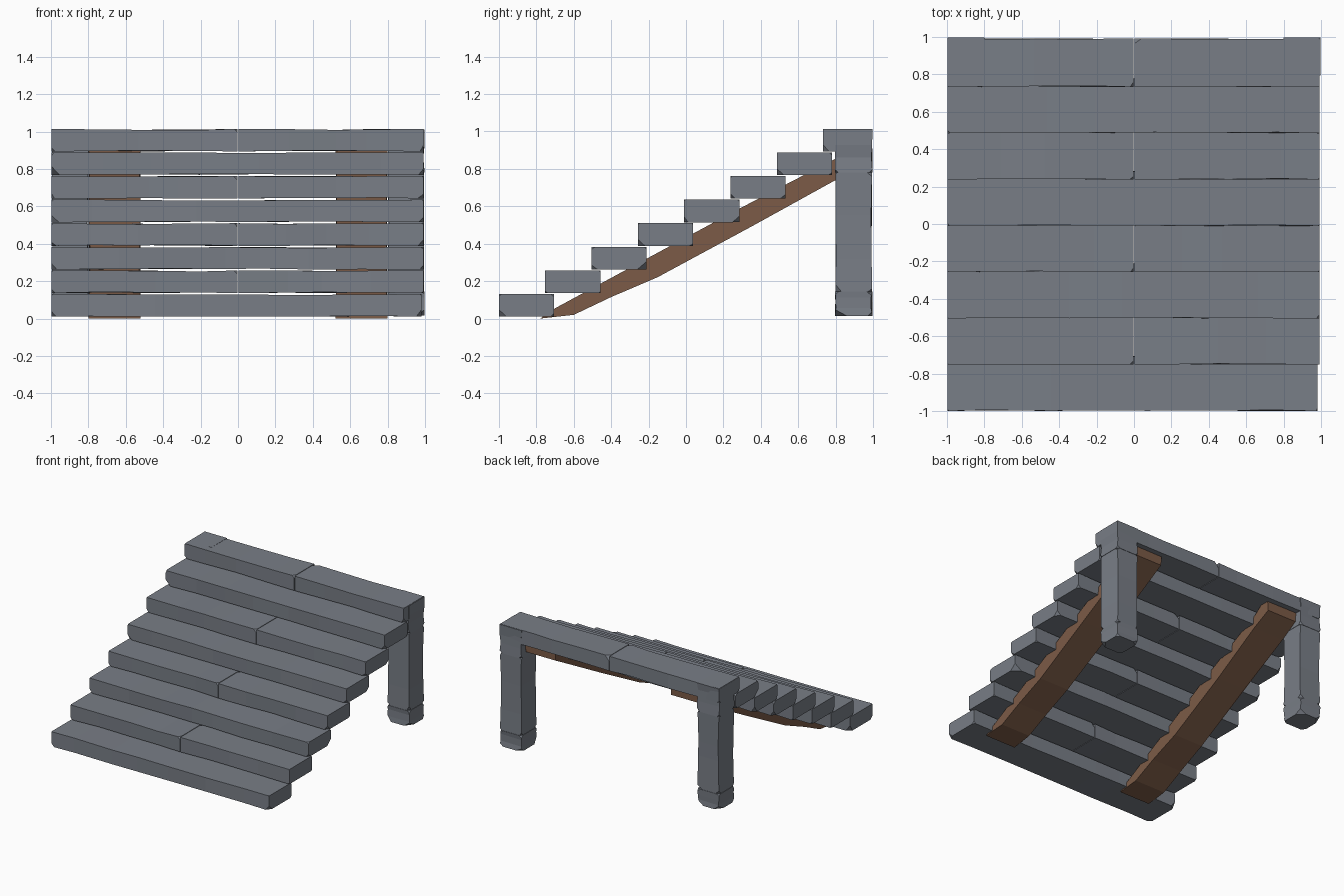
import bpy, bmesh, random
from mathutils import Vector

if "Cube" in bpy.data.objects:
    bpy.data.objects.remove(bpy.data.objects["Cube"])

random.seed(7)


def material(name, rgb):
    m = bpy.data.materials.new(name)
    m.diffuse_color = (*rgb, 1)
    m.use_nodes = True
    m.node_tree.nodes["Principled BSDF"].inputs["Base Color"].default_value = m.diffuse_color
    return m


GREY = material("weathered grey", (0.19, 0.208, 0.24))
BROWN = material("brown timber", (0.2, 0.105, 0.063))


def finish(name, bm, mat):
    bmesh.ops.recalc_face_normals(bm, faces=bm.faces)
    me = bpy.data.meshes.new(name)
    bm.to_mesh(me)
    bm.free()
    me.materials.append(mat)
    ob = bpy.data.objects.new(name, me)
    bpy.context.collection.objects.link(ob)
    return ob


def slice_plane(bm, co, no, remove=False):
    geom = bm.verts[:] + bm.edges[:] + bm.faces[:]
    r = bmesh.ops.bisect_plane(bm, geom=geom, plane_co=co, plane_no=no, clear_outer=remove)
    if remove:
        edges = [e for e in r["geom_cut"] if isinstance(e, bmesh.types.BMEdge)]
        bmesh.ops.holes_fill(bm, edges=edges, sides=0)


def rough_block(name, lo, hi, axis, chips, cuts=3, rough=0.006):
    """Box with slightly wavering long edges and broken corners at its ends."""
    lo, hi = Vector(lo), Vector(hi)
    mid, size = (lo + hi) / 2, hi - lo
    bm = bmesh.new()
    bmesh.ops.create_cube(bm, size=1)
    for v in bm.verts:
        v.co = Vector([mid[i] + v.co[i] * size[i] for i in range(3)])
    along = Vector([1 if i == axis else 0 for i in range(3)])
    for k in range(cuts):
        t = (k + 1 + random.uniform(-0.3, 0.3)) / (cuts + 1)
        slice_plane(bm, lo + along * size[axis] * t, along)
    # worn long edges
    for v in bm.verts:
        if lo[axis] + 1e-4 < v.co[axis] < hi[axis] - 1e-4:
            for i in range(3):
                if i != axis:
                    v.co[i] += random.uniform(0, rough) * (1 if v.co[i] < mid[i] else -1)
    # chipped end corners: (sign x, sign y, sign z, size)
    for sx, sy, sz, s in chips:
        sg = (sx, sy, sz)
        corner = Vector([hi[i] if sg[i] > 0 else lo[i] for i in range(3)])
        n = Vector([sg[i] * random.uniform(0.5, 1) for i in range(3)]).normalized()
        slice_plane(bm, corner - n * s, n, True)
    return finish(name, bm, GREY)


def end_chips(sx, big, small):
    return [(sx, sy, sz, random.uniform(0.3, 1) * (big if sz < 0 else small))
            for sy in (-1, 1) for sz in (-1, 1)]


# treads: whole planks alternate with planks joined in the middle
for i in range(8):
    y0, z0 = -1 + 0.2475 * i, 0.01 + 0.1262 * i
    y1 = min(y0 + 0.295, 0.993)
    z1 = z0 + 0.121
    if i % 2 == 0:
        right = 0.982 if i == 0 else 0.993
        rough_block(f"tread_{i + 1}", (-0.997, y0, z0), (right, y1, z1), 0,
                    end_chips(-1, 0.03, 0.012) + end_chips(1, 0.03, 0.012), 6)
    else:
        rough_block(f"tread_{i + 1}_left", (-0.997, y0, z0), (-0.002, y1, z1), 0,
                    end_chips(-1, 0.02, 0.006) + [(1, -1, 1, 0.012)], 3)
        rough_block(f"tread_{i + 1}_right", (0.003, y0, z0), (0.993, y1, z1), 0,
                    end_chips(1, 0.02, 0.006) + [(-1, 1, 1, 0.02)], 3)

# back posts: cap, shaft and foot
for side, s in (("left", -1), ("right", 1)):
    def post_part(part, inset, z0, z1, chips):
        xs = sorted((s * (0.798 + inset), s * (0.998 - inset)))
        rough_block(f"{side}_post_{part}", (xs[0], 0.795 + inset, z0),
                    (xs[1], 0.997 - inset, z1), 2, chips, 2, 0.009)
    down = [(a, b, -1, random.uniform(0.012, 0.03)) for a in (-1, 1) for b in (-1, 1)]
    up = [(a, b, 1, random.uniform(0.008, 0.02)) for a in (-1, 1) for b in (-1, 1)]
    post_part("cap", 0.0, 0.78, 1.012, [(a, b, -1, 0.012) for a in (-1, 1) for b in (-1, 1)])
    post_part("shaft", 0.003, 0.142, 0.782, [(a, b, c, d * 0.7) for a, b, c, d in up + down])
    post_part("foot", 0.0, 0.015, 0.145, down + up)

# sloping stringers under the treads
profile = [(-0.78, 0.0), (-0.60, 0.02), (-0.40, 0.115), (-0.15, 0.222), (0.35, 0.492),
           (0.79, 0.735), (0.945, 0.82), (0.945, 0.905), (0.88, 0.905), (0.79, 0.85),
           (0.28, 0.585), (-0.22, 0.315), (-0.70, 0.055)]
for side, s in (("left", -1), ("right", 1)):
    bm = bmesh.new()
    inner, outer = [], []
    for k, (y, z) in enumerate(profile):
        w = 0 if k in (0, 7, 8) else random.uniform(0, 0.012)
        inner.append(bm.verts.new((s * (0.52 + w), y, z)))
        outer.append(bm.verts.new((s * (0.80 - w), y, z)))
    n = len(profile)
    bm.faces.new(inner)
    bm.faces.new(outer[::-1])
    for k in range(n):
        j = (k + 1) % n
        bm.faces.new((inner[k], outer[k], outer[j], inner[j]))
    finish(f"{side}_stringer", bm, BROWN)
